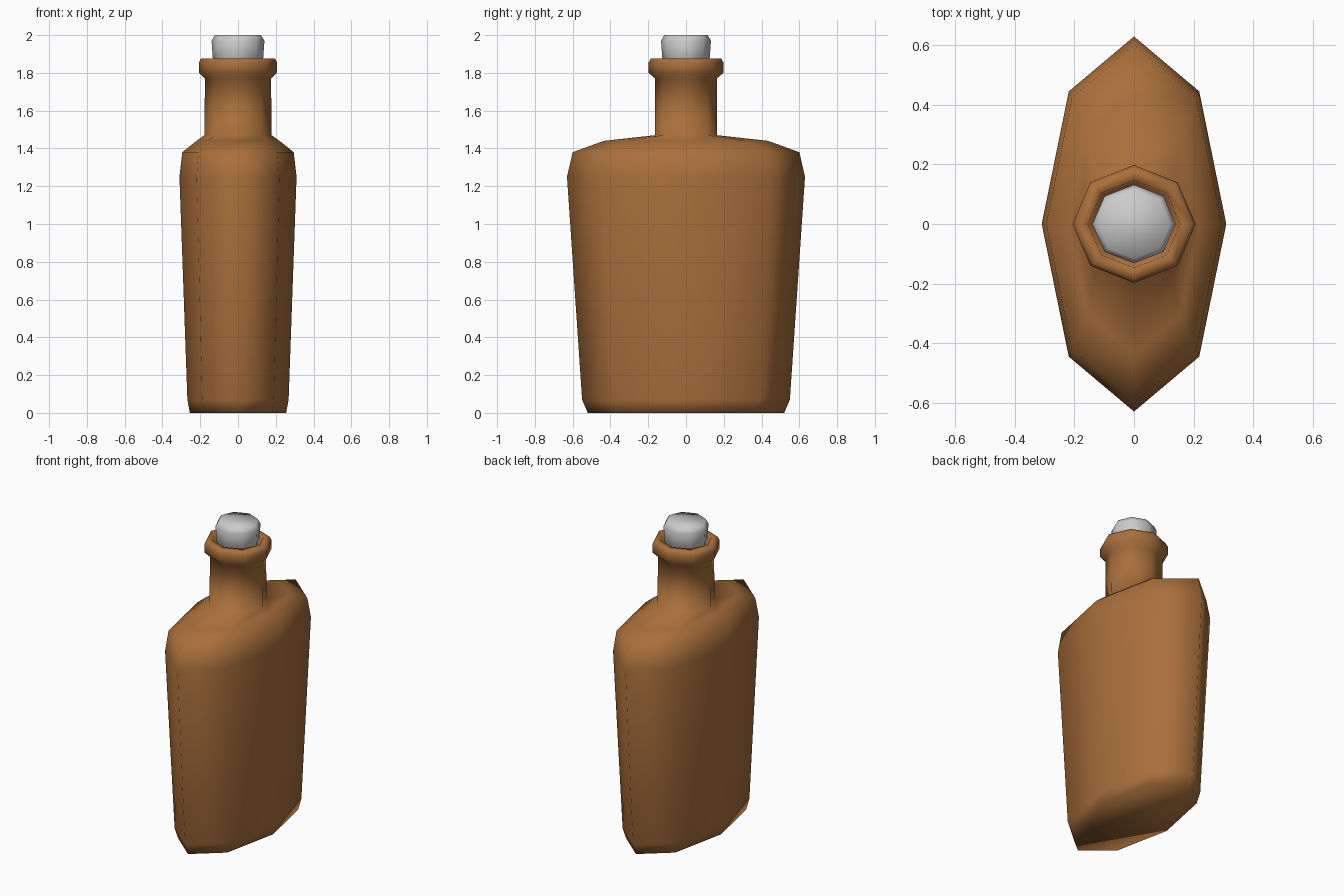
import bpy, bmesh, math

if "Cube" in bpy.data.objects:
    bpy.data.objects.remove(bpy.data.objects["Cube"])

SIDES = 8


def loft(name, rings, color=None):
    """Skin a stack of octagonal (z, x radius, y radius) rings and cap both ends."""
    bm = bmesh.new()
    loops = []
    for z, rx, ry in rings:
        loops.append([bm.verts.new((rx * math.cos(2 * math.pi * i / SIDES),
                                    ry * math.sin(2 * math.pi * i / SIDES), z))
                      for i in range(SIDES)])
    for low, high in zip(loops, loops[1:]):
        for i in range(SIDES):
            j = (i + 1) % SIDES
            bm.faces.new((low[i], low[j], high[j], high[i]))
    bm.faces.new(loops[0][::-1])
    bm.faces.new(loops[-1])
    for f in bm.faces:
        f.smooth = True
    mesh = bpy.data.meshes.new(name)
    bm.to_mesh(mesh)
    bm.free()
    obj = bpy.data.objects.new(name, mesh)
    bpy.context.collection.objects.link(obj)
    if color:
        mat = bpy.data.materials.new(name + "_material")
        mat.diffuse_color = color
        mat.use_nodes = True
        mat.node_tree.nodes["Principled BSDF"].inputs["Base Color"].default_value = mat.diffuse_color
        mesh.materials.append(mat)
    return obj


# Flattened body, shoulder, neck, lip and the recess in the mouth
loft("bottle", [
    (0.00, 0.255, 0.52),
    (0.07, 0.268, 0.55),
    (1.25, 0.31, 0.63),
    (1.38, 0.295, 0.60),
    (1.44, 0.22, 0.435),
    (1.47, 0.178, 0.165),
    (1.77, 0.175, 0.163),
    (1.80, 0.207, 0.198),
    (1.855, 0.207, 0.198),
    (1.877, 0.195, 0.186),
    (1.877, 0.155, 0.147),
    (1.80, 0.145, 0.137),
], (0.40, 0.16, 0.045, 1))

# Stopper
loft("stopper", [
    (1.80, 0.128, 0.120),
    (1.97, 0.140, 0.132),
    (2.00, 0.122, 0.115),
])
